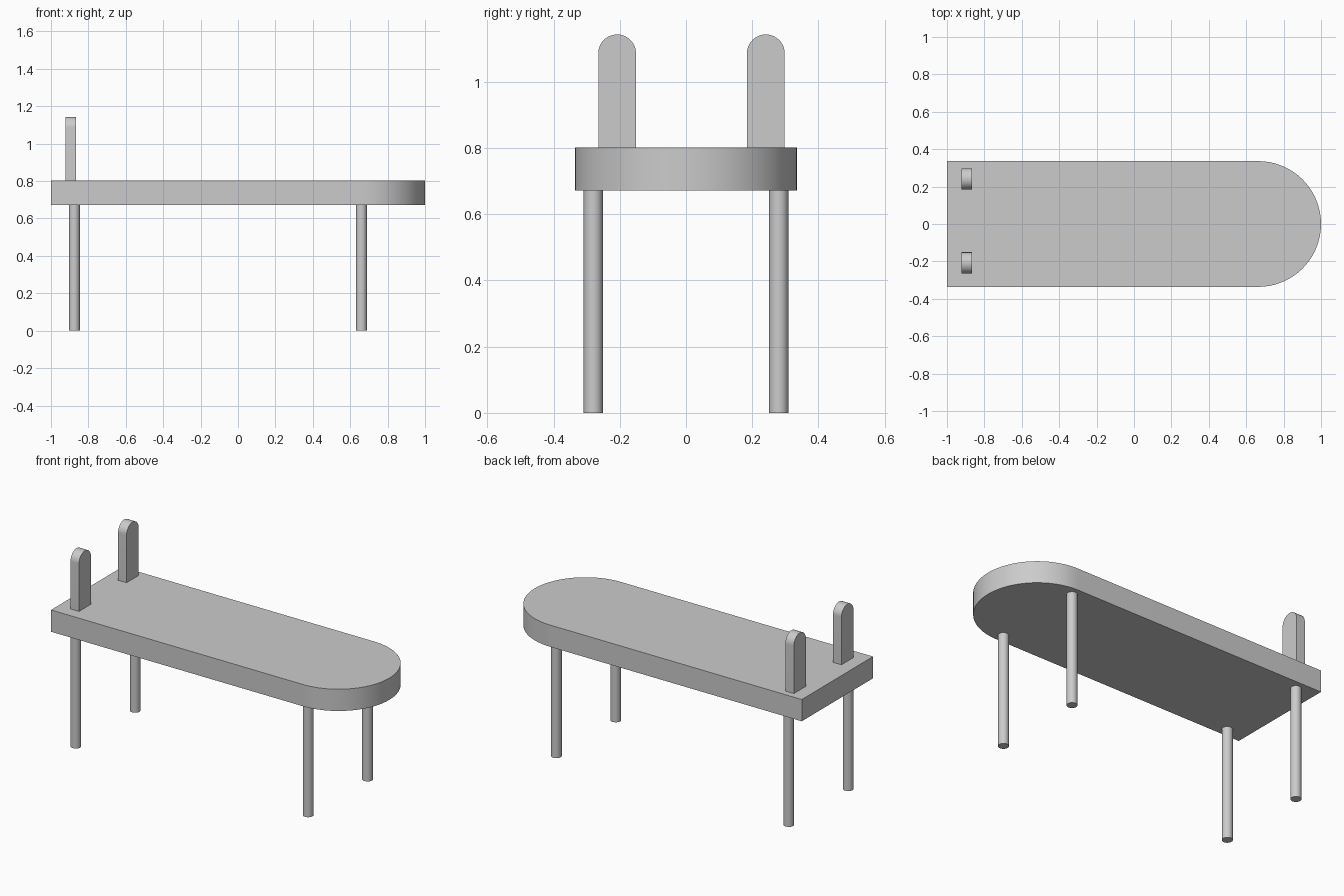
import bpy, bmesh, math

cube = bpy.data.objects.get("Cube")
if cube:
    bpy.data.objects.remove(cube, do_unlink=True)

# Single grey finish
GREY = (0.6, 0.6, 0.6, 1)
grey = bpy.data.materials.new("plain_grey")
grey.use_nodes = True
grey.diffuse_color = GREY
grey.node_tree.nodes["Principled BSDF"].inputs["Base Color"].default_value = GREY


def finish(obj, name):
    obj.name = name
    obj.data.materials.append(grey)
    bpy.ops.object.select_all(action='DESELECT')
    obj.select_set(True)
    bpy.context.view_layer.objects.active = obj
    bpy.ops.object.shade_smooth_by_angle(angle=math.radians(30))


def half_round(start, length, radius, steps):
    """Outline of a strip from start, ending in a semicircle."""
    arc = [-math.pi / 2 + math.pi * i / steps for i in range(steps + 1)]
    centre = start + length - radius
    return ([(start, -radius)]
            + [(centre + radius * math.cos(a), radius * math.sin(a)) for a in arc]
            + [(start, radius)])


def prism(name, points, direction):
    """Extrude a closed outline of 3D points along a direction."""
    bm = bmesh.new()
    face = bm.faces.new([bm.verts.new(p) for p in points])
    ext = bmesh.ops.extrude_face_region(bm, geom=[face])
    moved = [v for v in ext["geom"] if isinstance(v, bmesh.types.BMVert)]
    bmesh.ops.translate(bm, verts=moved, vec=direction)
    bmesh.ops.recalc_face_normals(bm, faces=bm.faces)
    mesh = bpy.data.meshes.new(name)
    bm.to_mesh(mesh)
    bm.free()
    obj = bpy.data.objects.new(name, mesh)
    bpy.context.collection.objects.link(obj)
    finish(obj, name)


# Table top with one rounded end
BOTTOM, TOP = 0.672, 0.802
prism("table_top", [(x, y, BOTTOM) for x, y in half_round(-1, 2, 0.336, 48)],
      (0, 0, TOP - BOTTOM))

# Upright round-topped tabs at the square end
for side, y0 in (("right", -0.208), ("left", 0.241)):
    prism(side + "_upright_tab",
          [(-0.921, y0 + y, z) for z, y in half_round(TOP, 0.341, 0.057, 24)],
          (0.056, 0, 0))

# Four round legs
for end, x in (("square_end", -0.875), ("round_end", 0.66)):
    for side, y in (("right", -0.28), ("left", 0.28)):
        bpy.ops.mesh.primitive_cylinder_add(vertices=32, radius=0.029, depth=BOTTOM,
                                            location=(x, y, BOTTOM / 2))
        finish(bpy.context.object, f"{end}_{side}_leg")
